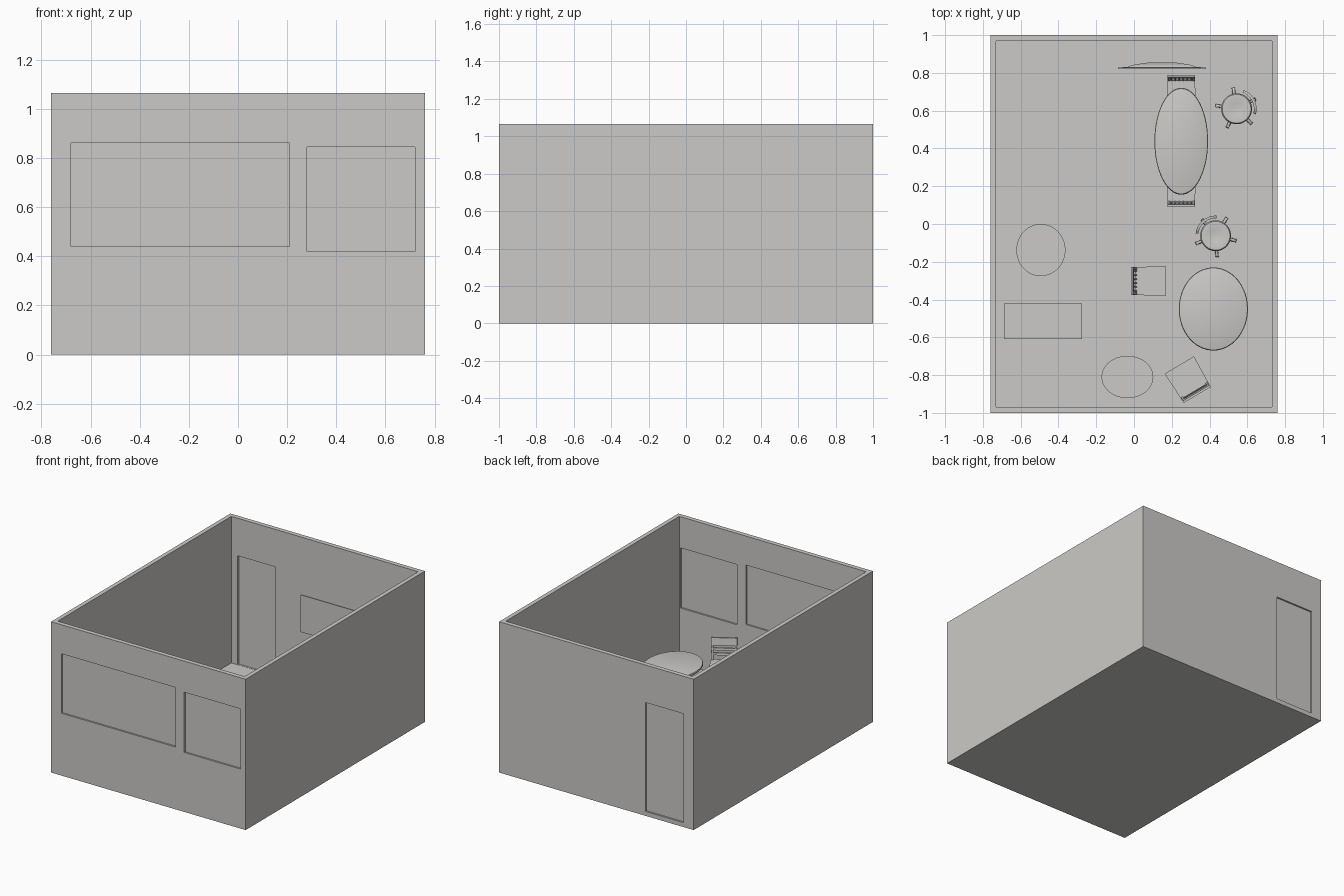
import bpy, bmesh, math
from mathutils import Matrix, Vector

if "Cube" in bpy.data.objects:
    bpy.data.objects.remove(bpy.data.objects["Cube"])

mat = bpy.data.materials.new("warm_grey")
mat.diffuse_color = (0.60, 0.59, 0.57, 1)
mat.use_nodes = True
mat.node_tree.nodes["Principled BSDF"].inputs["Base Color"].default_value = mat.diffuse_color
FLOOR = 0.03


class Part:
    """Collects primitives in one mesh, then places it as an object."""

    def __init__(self):
        self.bm = bmesh.new()

    def box(self, x0, x1, y0, y1, z0, z1):
        m = Matrix.Translation(((x0 + x1) / 2, (y0 + y1) / 2, (z0 + z1) / 2))
        m = m @ Matrix.Diagonal((x1 - x0, y1 - y0, z1 - z0, 1))
        bmesh.ops.create_cube(self.bm, size=1, matrix=m)

    def rod(self, p, q, r0, r1=None, sides=12):
        p, q = Vector(p), Vector(q)
        d = q - p
        m = Matrix.Translation((p + q) / 2) @ d.to_track_quat('Z', 'Y').to_matrix().to_4x4()
        bmesh.ops.create_cone(self.bm, cap_ends=True, segments=sides, radius1=r0,
                              radius2=r0 if r1 is None else r1, depth=d.length, matrix=m)

    def loft(self, rings):
        loops = [[self.bm.verts.new(p) for p in ring] for ring in rings]
        n = len(loops[0])
        for a, b in zip(loops, loops[1:]):
            for i in range(n):
                j = (i + 1) % n
                self.bm.faces.new((a[i], a[j], b[j], b[i]))
        self.bm.faces.new(loops[0][::-1])
        self.bm.faces.new(loops[-1])

    def lathe(self, profile, sx=1, sy=1, n=48):
        angles = [math.tau * i / n for i in range(n)]
        self.loft([[(r * sx * math.cos(a), r * sy * math.sin(a), z) for a in angles]
                   for r, z in profile])

    def finish(self, name, loc=(0, 0, 0), turn=0.0, smooth=True):
        bmesh.ops.recalc_face_normals(self.bm, faces=self.bm.faces)
        me = bpy.data.meshes.new(name)
        self.bm.to_mesh(me)
        self.bm.free()
        me.materials.append(mat)
        ob = bpy.data.objects.new(name, me)
        ob.location, ob.rotation_euler = loc, (0, 0, math.radians(turn))
        bpy.context.collection.objects.link(ob)
        if smooth:
            bpy.ops.object.select_all(action='DESELECT')
            ob.select_set(True)
            bpy.context.view_layer.objects.active = ob
            bpy.ops.object.shade_smooth_by_angle(angle=math.radians(35))
        return ob


def box_object(name, *dims):
    p = Part()
    p.box(*dims)
    return p.finish(name, smooth=False)


# room shell with window and door openings
room = box_object("room_walls", -0.76, 0.76, -1, 1, 0, 1.065)
openings = {"wide_window": (-0.68, 0.21, -1, 0.44, 0.86),
            "small_window": (0.28, 0.72, -1, 0.42, 0.845),
            "door": (-0.68, -0.385, 1, 0.031, 0.80)}
cutters = [box_object("room_cutter", -0.73, 0.73, -0.968, 0.968, FLOOR, 1.3)]
for name, (x0, x1, side, z0, z1) in openings.items():
    cutters.append(box_object(name + "_cutter", x0, x1, side - 0.08, side + 0.08, z0, z1))
for c in cutters:
    c.hide_render = True
    mod = room.modifiers.new("cut", 'BOOLEAN')
    mod.operation, mod.solver, mod.object = 'DIFFERENCE', 'EXACT', c
    bpy.context.view_layer.objects.active = room
    bpy.ops.object.modifier_apply(modifier=mod.name)
    bpy.data.objects.remove(c)

# panes and door leaf in the middle of the wall thickness
for name, (x0, x1, side, z0, z1) in openings.items():
    y = side * 0.984
    box_object(name + "_panel", x0, x1, y - 0.004, y + 0.004, z0, z1)

# wall screen: flat front, stepped bulging back
tv = Part()
steps = [(0.820, 0.232, 0.131), (0.828, 0.232, 0.131), (0.832, 0.18, 0.10),
         (0.842, 0.155, 0.085), (0.851, 0.10, 0.06), (0.855, 0.07, 0.045)]
tv.loft([[(0.148 + sx * w, y, 0.609 + sz * h) for sx, sz in ((-1, -1), (1, -1), (1, 1), (-1, 1))]
         for y, w, h in steps])
tv.finish("wall_screen", smooth=False)


def pedestal_table(name, x, y, rx, ry, top, rounded):
    p = Part()
    if rounded:
        edge = [(0.9, top - 0.022), (0.97, top - 0.02), (1, top - 0.011), (0.985, top - 0.002), (0.96, top)]
    else:
        edge = [(1, top - 0.02), (1, top)]
    p.lathe(edge, rx, ry, 64)
    # turned column and foot
    foot = 0.45 * min(rx, ry)
    p.lathe([(foot, FLOOR), (foot, FLOOR + 0.01), (0.02, FLOOR + 0.025),
             (0.016, top - 0.05), (0.03, top - 0.02)])
    p.finish(name, (x, y, 0))


pedestal_table("long_oval_table", 0.25, 0.438, 0.142, 0.283, 0.30, True)
pedestal_table("large_round_table", 0.42, -0.45, 0.183, 0.22, 0.30, True)
pedestal_table("side_table", -0.493, -0.138, 0.13, 0.138, 0.20, False)
pedestal_table("small_oval_table", -0.035, -0.81, 0.137, 0.112, 0.20, False)

# low rectangular table
low = Part()
low.box(-0.688, -0.275, -0.608, -0.422, 0.18, 0.20)
for x in (-0.67, -0.293):
    for y in (-0.59, -0.44):
        low.box(x - 0.01, x + 0.01, y - 0.01, y + 0.01, FLOOR, 0.18)
low.finish("low_table", smooth=False)


def dining_chair(name, x, y, turn, half, spindles):
    """Faces local +x, with a raked back on the -x side."""
    p = Part()
    f, b = half, half * 0.93
    p.loft([[(0.088, -f, z), (0.088, f, z), (-0.08, b, z), (-0.08, -b, z)] for z in (0.175, 0.192)])
    for s in (-1, 1):
        p.rod((0.075, s * (f - 0.012), FLOOR), (0.075, s * (f - 0.012), 0.176), 0.007, 0.009)
        p.rod((-0.085, s * (b - 0.010), FLOOR), (-0.07, s * (b - 0.010), 0.19), 0.007, 0.009)
        p.rod((-0.07, s * (b - 0.008), 0.18), (-0.09, s * (b - 0.008), 0.335), 0.008, 0.006)
        p.rod((-0.08, s * (b - 0.010), 0.09), (0.075, s * (f - 0.012), 0.09), 0.005)
    # back rails follow the rake
    rails = ((0.215, 0.23), (0.30, 0.342)) if spindles else ((0.225, 0.24), (0.258, 0.273), (0.29, 0.342))
    for z0, z1 in rails:
        c0, c1 = -0.07 - (z0 - 0.18) * 0.13, -0.07 - (z1 - 0.18) * 0.13
        p.loft([[(c - 0.006, -b, z), (c + 0.006, -b, z), (c + 0.006, b, z), (c - 0.006, b, z)]
                for c, z in ((c0, z0), (c1, z1))])
    for i in range(spindles):
        yy = (i - (spindles - 1) / 2) * 2 * b / (spindles + 1)
        p.rod((-0.068, yy, 0.19), (-0.087, yy, 0.305), 0.004, sides=8)
    p.finish(name, (x, y, 0), turn)


dining_chair("head_chair_far", 0.25, 0.692, -90, 0.078, 6)
dining_chair("head_chair_near", 0.25, 0.187, 90, 0.078, 6)
dining_chair("side_chair", 0.08, -0.302, 0, 0.079, 6)
dining_chair("corner_chair", 0.285, -0.822, 120.7, 0.09, 0)


def swivel_chair(name, x, y, turn):
    """Backrest centred on local +x, five-legged base."""
    p = Part()
    for k in range(5):
        a = math.tau * k / 5
        c, s = math.cos(a), math.sin(a)
        p.rod((0, 0, 0.07), (0.1 * c, 0.1 * s, 0.055), 0.011, 0.007)
        # caster wheel
        p.rod((0.1 * c - 0.009 * s, 0.1 * s + 0.009 * c, FLOOR + 0.013),
              (0.1 * c + 0.009 * s, 0.1 * s - 0.009 * c, FLOOR + 0.013), 0.013)
    p.rod((0, 0, 0.05), (0, 0, 0.175), 0.012)
    p.lathe([(0.05, 0.165), (0.075, 0.172), (0.082, 0.185), (0.076, 0.197),
             (0.06, 0.198), (0.03, 0.193), (0.005, 0.191)], n=32)
    # curved backrest and its support
    rings = []
    for i in range(13):
        t = i / 12 * 2 - 1
        a, h = math.radians(43 * t), 0.055 * (1 - 0.35 * t ** 4)
        rings.append([(r * math.cos(a), r * math.sin(a), 0.30 + sz * h)
                      for r, sz in ((0.092, -1), (0.106, -1), (0.106, 1), (0.092, 1))])
    p.loft(rings)
    p.rod((0.03, 0, 0.168), (0.105, 0, 0.175), 0.007)
    p.rod((0.105, 0, 0.17), (0.105, 0, 0.30), 0.007)
    p.finish(name, (x, y, 0), turn)


swivel_chair("swivel_chair_far", 0.543, 0.61, 27)
swivel_chair("swivel_chair_near", 0.432, -0.062, 130)
